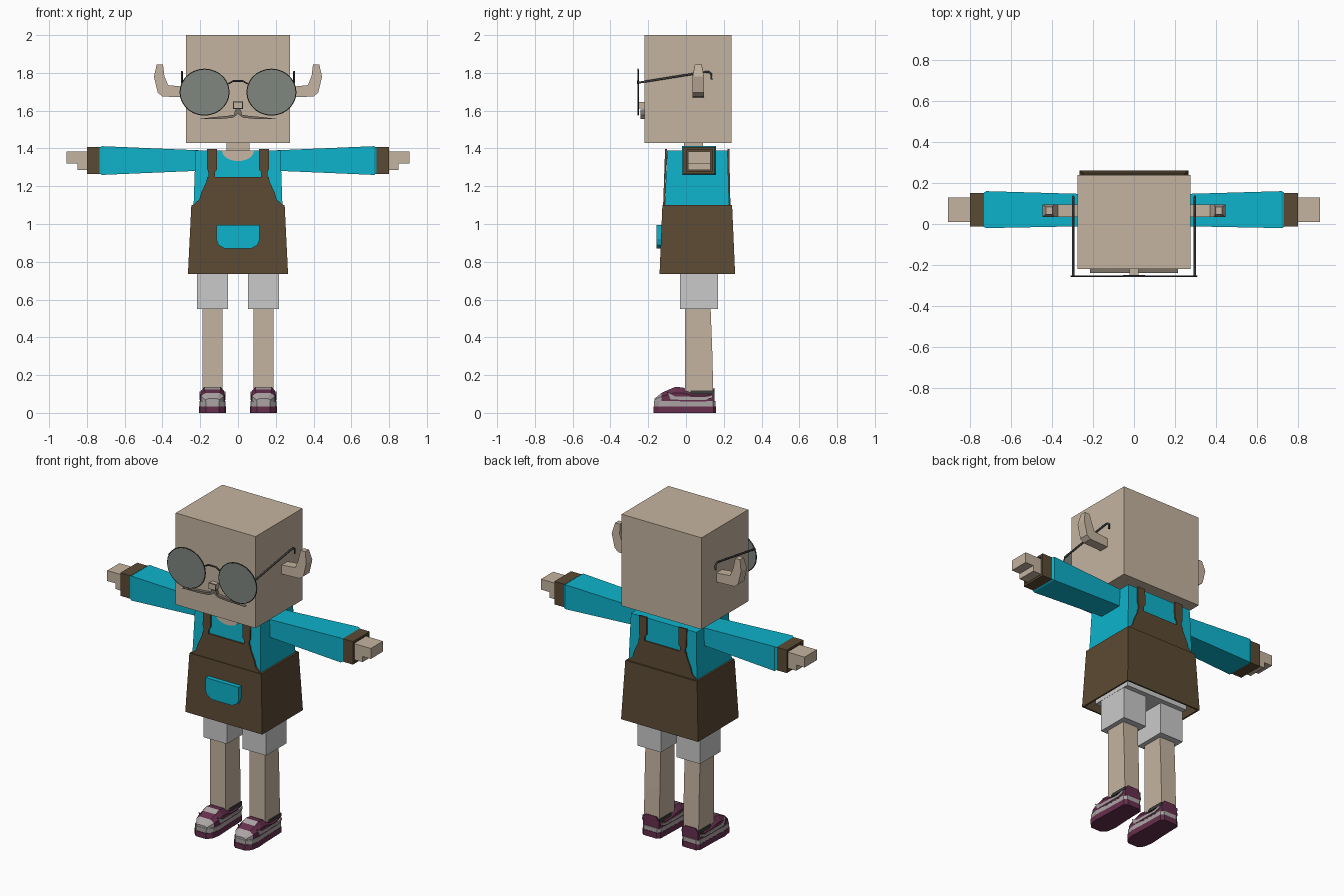
import bpy, bmesh, math
from mathutils import Vector

old = bpy.data.objects.get("Cube")
if old:
    bpy.data.objects.remove(old, do_unlink=True)


def material(name, code):
    def lin(c):
        c /= 255
        return c / 12.92 if c < 0.04 else ((c + 0.055) / 1.055) ** 2.4
    col = [lin(v) for v in bytes.fromhex(code)] + [1]
    m = bpy.data.materials.new(name)
    m.use_nodes = True
    m.diffuse_color = col
    m.node_tree.nodes["Principled BSDF"].inputs["Base Color"].default_value = col
    return m


SKIN = material("skin", "c5b4a0")
TEAL = material("teal_cloth", "0eb3cc")
BROWN = material("brown_cloth", "5b4a33")
SHORTS = material("pale_grey_cloth", "cacacb")
PURPLE = material("purple_leather", "662f4d")
TRIM = material("shoe_grey", "aca4a4")
LENS = material("lens_grey", "80867f")
DARK = material("dark_metal", "3c3e3c")
HAIR = material("moustache_grey", "7d7468")


def finish(name, bm, *mats):
    bmesh.ops.recalc_face_normals(bm, faces=bm.faces)
    me = bpy.data.meshes.new(name)
    bm.to_mesh(me)
    bm.free()
    ob = bpy.data.objects.new(name, me)
    bpy.context.collection.objects.link(ob)
    for m in mats:
        me.materials.append(m)
    return ob


def loft(name, rings, *mats):
    """Skin a row of equal rings and cap both ends."""
    bm = bmesh.new()
    rows = [[bm.verts.new(p) for p in r] for r in rings]
    n = len(rows[0])
    for a, b in zip(rows, rows[1:]):
        for i in range(n):
            j = (i + 1) % n
            bm.faces.new((a[i], a[j], b[j], b[i]))
    bm.faces.new(rows[0])
    bm.faces.new(rows[-1])
    return finish(name, bm, *mats)


def prism(name, pts, axis, d0, d1, mat, lean=0):
    """Extrude an outline along an axis; lean tilts it in y with height."""
    def place(a, b, d):
        if axis == "y":
            return (a, d + lean * (b - 1.1), b)
        return (d, a, b) if axis == "x" else (a, b, d)
    return loft(name, [[place(a, b, d) for a, b in pts] for d in (d0, d1)], mat)


def rect(a0, a1, b0, b1):
    return [(a0, b0), (a1, b0), (a1, b1), (a0, b1)]


def box(name, x0, x1, y0, y1, z0, z1, mat):
    return prism(name, rect(x0, x1, y0, y1), "z", z0, z1, mat)


def zring(z, w, y0, y1):
    return [(x, y, z) for x, y in rect(-w, w, y0, y1)]


def both(half):
    """Complete a half outline by mirroring it across x = 0."""
    return half + [(-x, z) for x, z in reversed(half)]


def tube(name, pts, r, mat, cyclic=False):
    cu = bpy.data.curves.new(name, "CURVE")
    cu.dimensions = "3D"
    cu.bevel_depth = r
    cu.bevel_resolution = 1
    sp = cu.splines.new("POLY")
    sp.points.add(len(pts) - 1)
    for p, c in zip(sp.points, pts):
        p.co = (*c, 1)
    sp.use_cyclic_u = cyclic
    cu.use_fill_caps = not cyclic
    cu.materials.append(mat)
    ob = bpy.data.objects.new(name, cu)
    bpy.context.collection.objects.link(ob)
    bpy.ops.object.select_all(action="DESELECT")
    ob.select_set(True)
    bpy.context.view_layer.objects.active = ob
    bpy.ops.object.convert(target="MESH")


# Head, neck and shirt
box("head", -.275, .275, -.22, .24, 1.43, 2, SKIN)
box("neck", -.06, .06, -.01, .09, 1.36, 1.44, SKIN)
loft("shirt", [zring(.82, .235, -.112, .228), zring(1.1, .235, -.112, .228),
               zring(1.39, .225, -.1, .22)], TEAL)
arc = [(.085 * math.cos(t), 1.388 - .055 * math.sin(t))
       for t in [math.pi * i / 10 for i in range(11)]]
prism("neckline", arc, "y", -.115, -.109, SKIN, .035)

# Apron: hollow skirt, front and back bibs, shoulder straps
loft("apron_skirt", [zring(.8, .235, -.11, .23), zring(.735, .255, -.13, .25),
                     zring(.735, .265, -.14, .26), zring(1.1, .247, -.125, .244),
                     zring(1.1, .23, -.11, .225)], BROWN)
bib = both([(.245, 1.095), (.205, 1.13), (.195, 1.165), (.167, 1.225), (.163, 1.25)])
strap = [(.122, 1.25), (.157, 1.25), (.157, 1.275), (.163, 1.29),
         (.163, 1.397), (.11, 1.397), (.11, 1.29), (.122, 1.275)]
for side, y, lean in (("front", -.121, .035), ("back", .226, -.02)):
    prism(side + "_bib", bib, "y", y, y + .009, BROWN, lean)
    for s, hand in ((1, "left"), (-1, "right")):
        prism(f"{hand}_{side}_strap", [(s * x, z) for x, z in strap],
              "y", y, y + .009, BROWN, lean)
pocket = both([(.115, .995), (.115, .92), (.105, .89), (.07, .87)])
prism("apron_pocket", pocket, "y", -.157, -.125, TEAL)
box("shorts_hips", -.217, .217, -.08, .2, .745, .83, SHORTS)

# Shoe outlines: rounded toe, nearly square heel
sole = both([(.045, .16), (.062, .145), (.066, 0), (.071, -.09), (.062, -.145), (.035, -.173)])
stations = [(-.168, .036, .075), (-.13, .06, .105), (-.09, .067, .124), (-.055, .067, .138),
            (-.015, .066, .134), (.04, .064, .11), (.1, .063, .11), (.152, .055, .132)]
ear = [(.27, 1.67), (.4, 1.675), (.425, 1.695), (.445, 1.78), (.43, 1.845),
       (.397, 1.845), (.39, 1.785), (.37, 1.735), (.27, 1.725)]
hand_shape = [(.79, 1.385), (.907, 1.385), (.907, 1.32), (.85, 1.32), (.85, 1.285), (.79, 1.285)]
swoosh = [(-.1, .112), (-.06, .088), (.1, .083), (.14, .096), (.14, .08), (.1, .068), (-.08, .07)]


def shoe_upper(name, cx):
    rings = [[(cx + k * w, y, .06 + f * (h - .06)) for k, f in
              ((-1, 0), (-1, .6), (-.65, 1), (.65, 1), (1, .6), (1, 0))]
             for y, w, h in stations]
    ob = loft(name, rings, PURPLE, TRIM)
    for f in ob.data.polygons:
        c = f.center
        lace = f.normal.z > .7 and -.09 < c.y < -.05
        f.material_index = int(c.y < -.12 or lace)


for s, side in ((1, "left"), (-1, "right")):
    # Sleeve, cuff and hand
    sleeve = [(.2, -.01, .145, 1.282, 1.39), (.72, -.02, .16, 1.26, 1.412),
              (.735, -.012, .15, 1.268, 1.404)]
    loft(side + "_sleeve", [[(s * x, y, z) for y, z in rect(*r)] for x, *r in sleeve], TEAL)
    cuff = [(.73, -.013, .152, 1.265, 1.408), (.8, -.013, .152, 1.265, 1.408),
            (.8, .002, .138, 1.278, 1.395), (.785, .002, .138, 1.278, 1.395)]
    loft(side + "_cuff", [[(s * x, y, z) for y, z in rect(*r)] for x, *r in cuff], BROWN)
    prism(side + "_hand", [(s * x, z) for x, z in hand_shape], "y", .01, .13, SKIN)

    # Leg and shoe
    cx = s * .135
    box(side + "_shorts_leg", cx - .081, cx + .081, -.033, .17, .55, .8, SHORTS)
    loft(side + "_leg", [[(x, y, z) for x, y in rect(cx - .053, cx + .053, -.005, b)]
                         for z, b in ((.07, .145), (.3, .14), (.56, .13))], SKIN)
    outline = [(cx + x, y) for x, y in sole]
    prism(side + "_shoe_sole", outline, "z", 0, .035, PURPLE)
    prism(side + "_shoe_midsole", [(cx + x * .98, y * .98) for x, y in sole],
          "z", .035, .062, TRIM)
    shoe_upper(side + "_shoe_upper", cx)
    for k in (-1, 1):
        prism(f"{side}_shoe_stripe_{'inner' if k * s < 0 else 'outer'}", swoosh, "x",
              cx + k * .0605, cx + k * .0685, TRIM)
    collar = both([(.058, .135), (.06, .03), (.045, -.015)])
    prism(side + "_shoe_collar", [(cx + x, y + .015) for x, y in collar], "z", .1, .118, DARK)

    # Ear, narrower at the tip
    ob = prism(side + "_ear", [(s * x, z) for x, z in ear], "y", .035, .095, SKIN)
    for v in ob.data.vertices:
        if v.co.z > 1.8:
            v.co.y = .065 + (v.co.y - .065) * .6

    # Lens, rim and temple
    rim = [(s * .177 + .129 * math.cos(t), 1.698 + .121 * math.sin(t))
           for t in [math.tau * i / 28 for i in range(28)]]
    prism(side + "_lens", rim, "y", -.257, -.251, LENS)
    tube(side + "_lens_rim", [(x, -.254, z) for x, z in rim], .004, DARK, True)
    tube(side + "_temple", [(s * .297, y, z) for y, z in
         ((-.254, 1.748), (.09, 1.803), (.12, 1.805), (.133, 1.795), (.134, 1.765))], .006, DARK)

    # Moustache half
    half = [(0, 1.606), (.014, 1.606), (.022, 1.578), (.06, 1.572), (.13, 1.566), (.215, 1.555),
            (.1, 1.556), (.03, 1.562), (.012, 1.572), (0, 1.585)]
    prism(side + "_moustache", [(s * x, z) for x, z in half], "y", -.24, -.218, HAIR)

tube("glasses_bridge", [(x, -.254, z) for x, z in
     ((-.052, 1.742), (-.025, 1.757), (.025, 1.757), (.052, 1.742))], .005, DARK)

# Nose: small block with a dark outline
box("nose", -.022, .022, -.257, -.21, 1.612, 1.645, SKIN)
tube("nose_outline", [(x, -.254, z) for x, z in rect(-.023, .023, 1.612, 1.645)], .004, HAIR, True)
